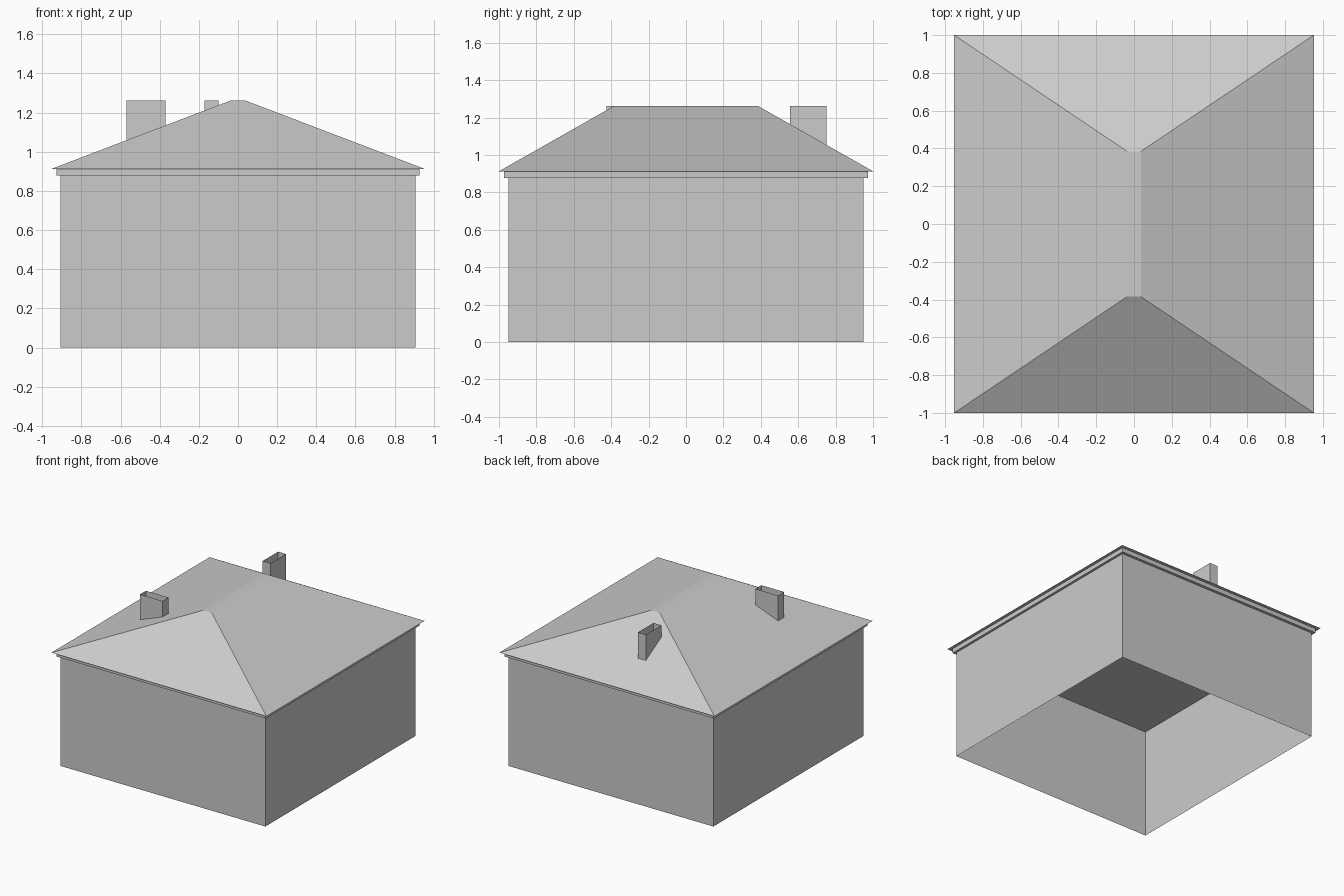
import bpy

cube = bpy.data.objects.get("Cube")
if cube:
    bpy.data.objects.remove(cube, do_unlink=True)

# One plain grey for the whole building
COLOUR = (0.6, 0.6, 0.6, 1.0)
grey = bpy.data.materials.new("light grey")
grey.use_nodes = True
grey.diffuse_color = COLOUR
grey.node_tree.nodes["Principled BSDF"].inputs["Base Color"].default_value = COLOUR

# Main levels and half sizes
WALL_TOP, EAVE, RIDGE = 0.878, 0.913, 1.262
EAVE_X, EAVE_Y = 0.952, 1.0
RIDGE_X, RIDGE_Y = 0.037, 0.385


def ring(x0, x1, y0, y1, height):
    """Four corners, anticlockwise; height is a number or a function of x, y."""
    corners = [(x0, y0), (x1, y0), (x1, y1), (x0, y1)]
    return [(x, y, height(x, y) if callable(height) else height) for x, y in corners]


def loft(name, lower, upper, bottom=False, top=False):
    """Join two four-cornered rings, with optional caps."""
    faces = [(i, (i + 1) % 4, (i + 1) % 4 + 4, i + 4) for i in range(4)]
    if bottom:
        faces.append((3, 2, 1, 0))
    if top:
        faces.append((4, 5, 6, 7))
    mesh = bpy.data.meshes.new(name)
    mesh.from_pydata(lower + upper, [], faces)
    mesh.materials.append(grey)
    obj = bpy.data.objects.new(name, mesh)
    bpy.context.collection.objects.link(obj)
    return obj


def centred(x, y, z):
    return ring(-x, x, -y, y, z)


def roof_height(x, y):
    run_x = (EAVE_X - abs(x)) / (EAVE_X - RIDGE_X)
    run_y = (EAVE_Y - abs(y)) / (EAVE_Y - RIDGE_Y)
    return EAVE + (RIDGE - EAVE) * min(run_x, run_y, 1)


# Open-bottomed walls, eave band that also closes the ceiling, hipped roof
loft("walls", centred(0.907, 0.95, 0), centred(0.907, 0.95, WALL_TOP))
loft("eave_band", centred(0.926, 0.972, WALL_TOP), centred(0.926, 0.972, EAVE), bottom=True)
loft("hipped_roof", centred(EAVE_X, EAVE_Y, EAVE), centred(RIDGE_X, RIDGE_Y, RIDGE),
     bottom=True, top=True)

# Open chimneys whose feet follow the roof slope
for name, area in (("side_chimney", (-0.57, -0.37, -0.425, -0.35)),
                   ("back_chimney", (-0.17, -0.10, 0.555, 0.75))):
    loft(name, ring(*area, roof_height), ring(*area, RIDGE))
